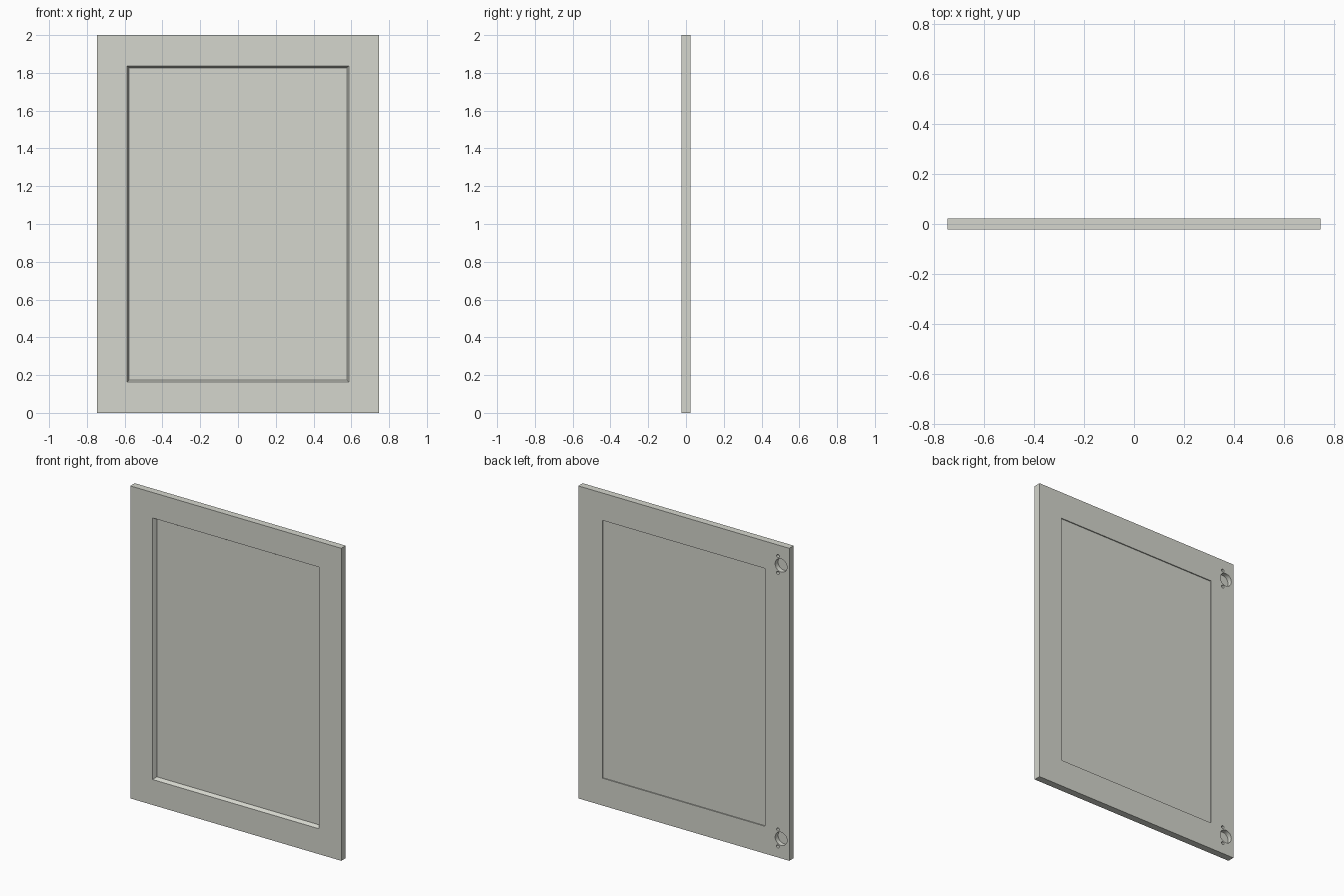
import bpy
import bmesh
from math import pi
from mathutils import Matrix

cube = bpy.data.objects.get("Cube")
if cube:
    bpy.data.objects.remove(cube, do_unlink=True)

HALF_W, HEIGHT, HALF_T = 0.747, 2.0, 0.0225
OPEN_X, RAIL_H = 0.576, 0.175
# Inner edge moulding: (depth, how far the edge is cut back)
MOULDING = [(-HALF_T, 0.012), (-0.012, 0.006), (0.0, 0.0), (HALF_T, 0.0)]

paint = bpy.data.materials.new("warm_grey_paint")
paint.use_nodes = True
colour = (0.66, 0.67, 0.61, 1)
paint.diffuse_color = colour
paint.node_tree.nodes["Principled BSDF"].inputs["Base Color"].default_value = colour


def finish(name, bm):
    bmesh.ops.recalc_face_normals(bm, faces=bm.faces)
    mesh = bpy.data.meshes.new(name)
    bm.to_mesh(mesh)
    bm.free()
    mesh.materials.append(paint)
    obj = bpy.data.objects.new(name, mesh)
    bpy.context.collection.objects.link(obj)
    return obj


def stack(name, layers):
    """Solid made of rectangles (y, x0, x1, z0, z1) stacked from front to back."""
    bm = bmesh.new()
    rings = [[bm.verts.new((x, y, z)) for x, z in
              ((x0, z0), (x1, z0), (x1, z1), (x0, z1))]
             for y, x0, x1, z0, z1 in layers]
    for a, b in zip(rings, rings[1:]):
        for i in range(4):
            j = (i + 1) % 4
            bm.faces.new((a[i], a[j], b[j], b[i]))
    bm.faces.new(rings[0])
    bm.faces.new(rings[-1])
    return finish(name, bm)


# Upright stiles with a moulded inner edge
stack("left_stile", [(y, OPEN_X + c, HALF_W, 0, HEIGHT) for y, c in MOULDING])
hinge_stile = stack("right_stile",
                    [(y, -HALF_W, -OPEN_X - c, 0, HEIGHT) for y, c in MOULDING])

# Rails, their ends shaped to fit over the stile moulding
stack("bottom_rail", [(y, -OPEN_X - c, OPEN_X + c, 0, RAIL_H - c)
                      for y, c in MOULDING])
stack("top_rail", [(y, -OPEN_X - c, OPEN_X + c, HEIGHT - RAIL_H + c, HEIGHT)
                   for y, c in MOULDING])

# Recessed centre panel, let slightly into the frame
LIP = 0.003
stack("centre_panel", [(y, -OPEN_X - LIP, OPEN_X + LIP,
                        RAIL_H - LIP, HEIGHT - RAIL_H + LIP)
                       for y in (0.001, 0.016)])

# Hinge cups and screw holes drilled into the back of the right stile
CUP_X, CUP_INSET = -0.689, 0.125
bm = bmesh.new()
for z in (CUP_INSET, HEIGHT - CUP_INSET):
    holes = [(CUP_X, z, 0.042, 0.03, 32)]
    holes += [(CUP_X + 0.0225, z + dz, 0.01, 0.022, 16) for dz in (-0.054, 0.054)]
    for x, hz, radius, depth, sides in holes:
        place = Matrix.Translation((x, HALF_T, hz)) @ Matrix.Rotation(pi / 2, 4, "X")
        bmesh.ops.create_cone(bm, cap_ends=True, segments=sides, radius1=radius,
                              radius2=radius, depth=depth * 2, matrix=place)
cutter = finish("hinge_hole_cutter", bm)
cutter.hide_render = True

cut = hinge_stile.modifiers.new("hinge_holes", "BOOLEAN")
cut.operation = "DIFFERENCE"
cut.solver = "EXACT"
cut.object = cutter
bpy.context.view_layer.objects.active = hinge_stile
bpy.ops.object.modifier_apply(modifier=cut.name)
bpy.data.objects.remove(cutter, do_unlink=True)
